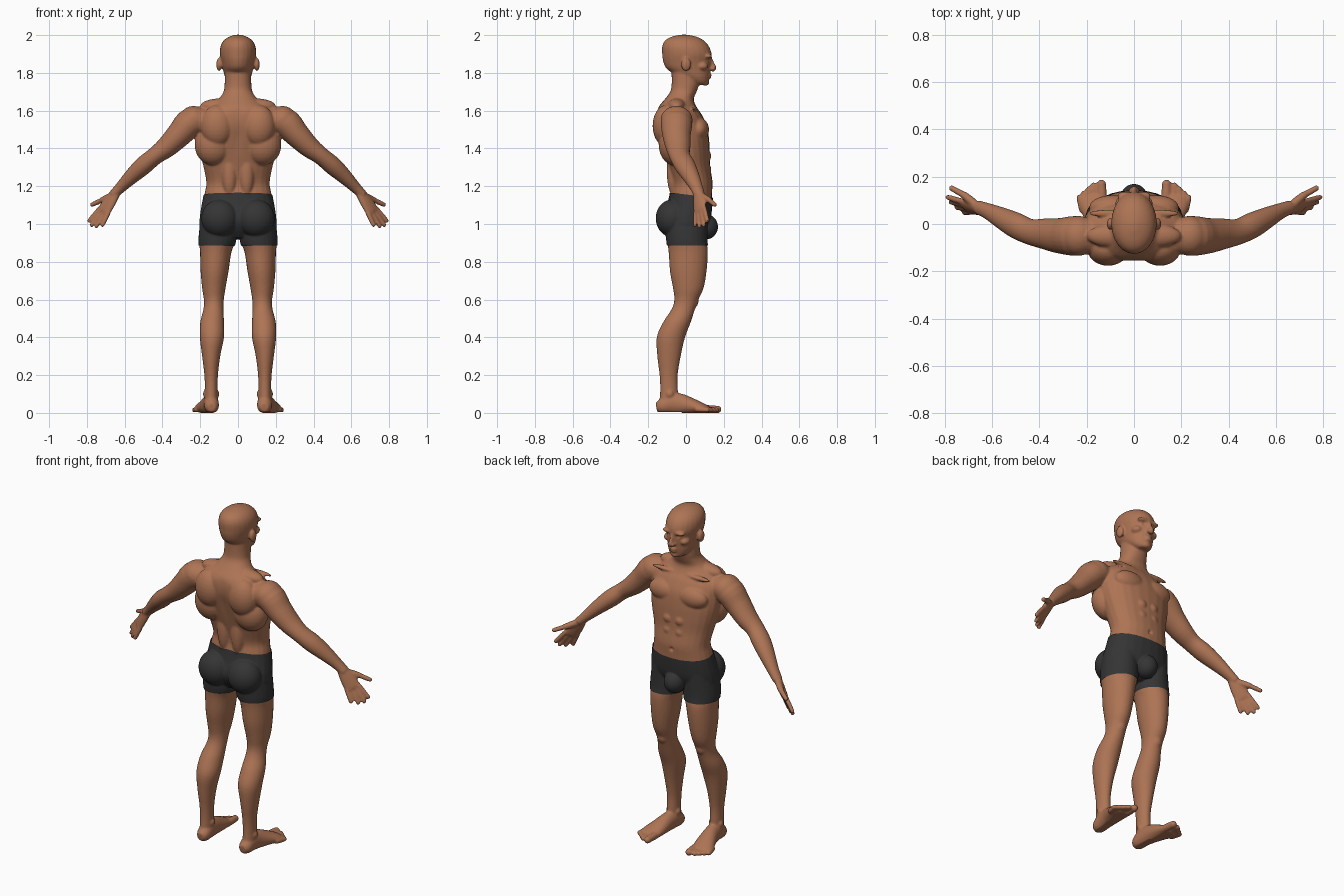
import bpy, bmesh, math
from mathutils import Vector, Matrix

cube = bpy.data.objects.get("Cube")
if cube:
    bpy.data.objects.remove(cube)


def material(name, rgb, rough):
    m = bpy.data.materials.new(name)
    m.use_nodes = True
    m.diffuse_color = (*rgb, 1)
    node = m.node_tree.nodes["Principled BSDF"]
    node.inputs["Base Color"].default_value = (*rgb, 1)
    node.inputs["Roughness"].default_value = rough
    return m


skin = material("warm brown skin", (0.42, 0.175, 0.09), 0.6)
cloth = material("charcoal cloth", (0.035, 0.035, 0.036), 0.8)
bm = bmesh.new()
SEG, STEP = 24, 4


def smooth_rows(rows):
    """Catmull-Rom resampling of rows of numbers."""
    rows = [Vector(r) for r in rows]
    out = []
    for i in range(len(rows) - 1):
        a, b, c, d = (rows[max(0, min(len(rows) - 1, i + k))] for k in (-1, 0, 1, 2))
        for s in range(STEP):
            t = s / STEP
            out.append(0.5 * (2 * b + (c - a) * t + (2 * a - 5 * b + 4 * c - d) * t * t
                              + (3 * b - a - 3 * c + d) * t ** 3))
    return out + [rows[-1]]


def skin_rings(rings):
    """Closed skin over a list of point rings."""
    loops = [[bm.verts.new(p) for p in ring] for ring in rings]
    for lo, hi in zip(loops, loops[1:]):
        for k in range(SEG):
            n = (k + 1) % SEG
            bm.faces.new((lo[k], lo[n], hi[n], hi[k]))
    bm.faces.new(loops[0][::-1])
    bm.faces.new(loops[-1])


def ellipse(center, u, v, power=2.0):
    pts = []
    for k in range(SEG):
        c, s = math.cos(math.tau * k / SEG), math.sin(math.tau * k / SEG)
        e = 2 / power
        pts.append(center + u * math.copysign(abs(c) ** e, c) + v * math.copysign(abs(s) ** e, s))
    return pts


def stack(rows, power=2.0):
    """Horizontal rings: z, x, y, half width, half depth."""
    skin_rings([ellipse(Vector((x, y, z)), Vector((max(a, .004), 0, 0)),
                        Vector((0, max(b, .004), 0)), power)
                for z, x, y, a, b in smooth_rows(rows)])


def limb(rows, ref):
    """Rings across a path: x, y, z, radius along ref, other radius."""
    rows = smooth_rows(rows)
    rings = []
    for i, r in enumerate(rows):
        p = Vector(r[:3])
        t = (Vector(rows[min(i + 1, len(rows) - 1)][:3]) - Vector(rows[max(i - 1, 0)][:3])).normalized()
        u = (ref - t * ref.dot(t)).normalized()
        rings.append(ellipse(p, u * r[3], t.cross(u) * r[4]))
    skin_rings(rings)


def blob(center, radii):
    bmesh.ops.create_uvsphere(bm, u_segments=SEG, v_segments=14, radius=1,
                              matrix=Matrix.Translation(center) @ Matrix.Diagonal((*radii, 1)))


def digit(base, tip, r):
    base, tip = Vector(base), Vector(tip)
    limb([(*base, r, r), (*base.lerp(tip, .5), r, r), (*base.lerp(tip, .9), r * .9, r * .9)],
         Vector((.3, .5, .8)))
    blob(base.lerp(tip, .9), (r * .95,) * 3)


X, Y = Vector((1, 0, 0)), Vector((0, 1, 0))

# Leg
stack([(1.05, .105, 0, .085, .11), (.92, .109, .004, .096, .105), (.85, .118, .012, .083, .104),
       (.75, .124, .012, .074, .097), (.66, .128, .012, .062, .081), (.6, .128, .002, .053, .064),
       (.55, .13, -.014, .053, .062), (.48, .137, -.048, .063, .073), (.4, .138, -.08, .064, .075),
       (.3, .142, -.09, .048, .062), (.2, .142, -.092, .036, .048), (.12, .142, -.09, .034, .047),
       (.03, .142, -.09, .036, .052)])
blob((.128, .03, .595), (.036, .037, .045))
for side in (-1, 1):
    blob((.142 + side * .03, -.085, .1), (.014, .02, .02))

# Foot and toes
limb([(.14, -.157, .03, .022, .024), (.14, -.13, .035, .038, .04), (.142, -.08, .05, .04, .055),
      (.147, -.03, .048, .043, .054), (.158, .03, .036, .053, .042), (.17, .08, .025, .06, .03),
      (.176, .115, .018, .056, .02)], X)
digit((.134, .08, .022), (.138, .178, .018), .021)
for i in range(4):
    digit((.165 + .017 * i, .08 - .01 * i, .02), (.172 + .02 * i, .172 - .018 * i, .015), .0145)

# Arm
limb([(.15, -.05, 1.55, .07, .06), (.245, -.05, 1.54, .084, .078), (.31, -.05, 1.475, .076, .068),
      (.375, -.042, 1.41, .066, .057), (.44, -.033, 1.36, .055, .047), (.5, -.006, 1.31, .055, .049),
      (.56, .025, 1.255, .046, .041), (.62, .055, 1.195, .034, .03), (.66, .07, 1.155, .03, .025)], Y)
blob((.235, -.05, 1.55), (.078, .085, .075))

# Hand with spread fingers
across, along = Vector((.67, .67, .33)).normalized(), Vector((.55, .08, -.83)).normalized()
wrist, knuckle = Vector((.645, .063, 1.17)), Vector((.708, .074, 1.073))
limb([(*wrist, .028, .023), (*wrist.lerp(knuckle, .5), .04, .021), (*knuckle, .045, .017),
      (*(knuckle + along * .014), .042, .013)], across)
for offset, length in ((.034, .095), (.0115, .112), (-.0115, .106), (-.034, .083)):
    root = knuckle + across * offset
    digit(root, root + across * offset * .45 + along * length, .0125)
digit((.668, .08, 1.15), (.722, .125, 1.125), .018)
digit((.712, .118, 1.13), (.778, .155, 1.1), .0135)

# Muscles on one side
for center, radii in (
        ((.092, .07, 1.5), (.098, .052, .062)),       # chest
        ((.11, -.105, 1.52), (.088, .072, .11)),      # shoulder blade
        ((.13, -.06, 1.42), (.1, .085, .11)),         # broad back
        ((.045, -.06, 1.28), (.042, .042, .14)),      # lower back
        ((.096, -.072, 1.03), (.094, .084, .095)),    # buttock
        ((.09, -.05, 1.625), (.11, .05, .04)),        # neck slope
        ((.1, .045, 1.612), (.095, .016, .013)),      # collar bone
        ((.1, 0, 1.845), (.015, .026, .036)),         # ear
        ((.036, .118, 1.888), (.036, .02, .012)),     # brow
        ((.052, .085, 1.835), (.028, .032, .022)),    # cheek
        ((.032, .109, 1.862), (.017, .015, .012)),    # eye
        ((.013, .14, 1.822), (.011, .013, .01))):     # nostril
    blob(center, radii)
for z in (1.22, 1.29, 1.36):
    blob((.038, .102, z), (.036, .032, .034))

# Mirror everything so far
geom = bmesh.ops.duplicate(bm, geom=bm.verts[:] + bm.edges[:] + bm.faces[:])["geom"]
bmesh.ops.scale(bm, vec=(-1, 1, 1), verts=[g for g in geom if isinstance(g, bmesh.types.BMVert)])
bmesh.ops.reverse_faces(bm, faces=[g for g in geom if isinstance(g, bmesh.types.BMFace)])

# Torso and neck
stack([(.93, 0, 0, .1, .06), (.98, 0, 0, .19, .1), (1.03, 0, .005, .198, .12),
       (1.1, 0, .02, .188, .115), (1.165, 0, .029, .176, .11), (1.22, 0, .033, .168, .108),
       (1.3, 0, .017, .182, .112), (1.38, 0, .004, .203, .122), (1.45, 0, -.008, .215, .13),
       (1.52, 0, -.022, .215, .133), (1.58, 0, -.037, .205, .12), (1.62, 0, -.045, .16, .1),
       (1.66, 0, -.036, .105, .077), (1.7, 0, -.014, .077, .07), (1.74, 0, -.004, .071, .072),
       (1.82, 0, -.005, .068, .072)], 2.2)
blob((0, .105, .985), (.055, .06, .062))

# Head with nose, lips and chin
stack([(1.735, 0, .082, .03, .03), (1.75, 0, .066, .052, .052), (1.78, 0, .042, .07, .082),
       (1.82, 0, .014, .08, .115), (1.86, 0, .006, .088, .127), (1.9, 0, .005, .096, .131),
       (1.94, 0, -.002, .093, .124), (1.97, 0, -.008, .077, .104), (1.99, 0, -.01, .05, .07),
       (2.002, 0, -.01, .015, .02)])
limb([(0, .122, 1.885, .01, .014), (0, .134, 1.85, .01, .016), (0, .146, 1.825, .013, .016),
      (0, .135, 1.812, .01, .01)], X)
blob((0, .121, 1.79), (.024, .017, .008))
blob((0, .119, 1.776), (.021, .017, .008))
blob((0, .104, 1.75), (.027, .02, .018))

# Fuse the parts into one smooth skin
bmesh.ops.recalc_face_normals(bm, faces=bm.faces[:])
parts = bpy.data.meshes.new("body")
bm.to_mesh(parts)
body = bpy.data.objects.new("body", parts)
bpy.context.collection.objects.link(body)
fuse = body.modifiers.new("fuse", "REMESH")
fuse.mode, fuse.voxel_size = "VOXEL", .006
relax = body.modifiers.new("relax", "SMOOTH")
relax.factor, relax.iterations = .5, 5
bpy.context.view_layer.update()
fused = bpy.data.meshes.new_from_object(body.evaluated_get(bpy.context.evaluated_depsgraph_get()))
body.modifiers.clear()
body.data = fused
bm.clear()
bm.from_mesh(fused)

# Press in eye sockets, navel and the spine groove, flatten the soles
dents = [((.034, .13, 1.868), .011, -.008), ((-.034, .13, 1.868), .011, -.008),
         ((0, .14, 1.19), .01, -.012)]
dents += [((0, -.14, 1.2 + .03 * i), .022, .005) for i in range(14)]
for v in bm.verts:
    for center, radius, push in dents:
        gap = (v.co - Vector(center)).length
        if gap < radius * 4:
            v.co.y += push * math.exp(-(gap / radius) ** 2)
    v.co.z = max(v.co.z, .004 if v.co.y < -.02 else 0)

# Cut clean waist and hem lines
waist_point, waist_normal, hem = Vector((0, -.08, 1.165)), Vector((0, .12, 1)).normalized(), .886
for point, normal in ((waist_point, waist_normal), (Vector((0, 0, hem)), Vector((0, 0, 1)))):
    near = [f for f in bm.faces if abs(f.calc_center_median().x) < .4]
    near += list({e for f in near for e in f.edges}) + list({v for f in near for v in f.verts})
    bmesh.ops.bisect_plane(bm, geom=near, plane_co=point, plane_no=normal, dist=1e-5)
for f in bm.faces:
    f.smooth = True


def in_shorts(f):
    c = f.calc_center_median()
    return abs(c.x) < .4 and c.z > hem and (c - waist_point).dot(waist_normal) < 0


# Shorts: a lifted copy of the hip surface
shorts_bm = bm.copy()
shorts_bm.normal_update()
bmesh.ops.delete(shorts_bm, geom=[f for f in shorts_bm.faces if not in_shorts(f)], context="FACES")
for v in shorts_bm.verts:
    v.co += v.normal * .005
shorts_mesh = bpy.data.meshes.new("shorts")
shorts_bm.to_mesh(shorts_mesh)
shorts = bpy.data.objects.new("shorts", shorts_mesh)
bpy.context.collection.objects.link(shorts)
bm.to_mesh(fused)
for obj, mat in ((body, skin), (shorts, cloth)):
    obj.data.materials.clear()
    obj.data.materials.append(mat)
bm.free()
shorts_bm.free()
